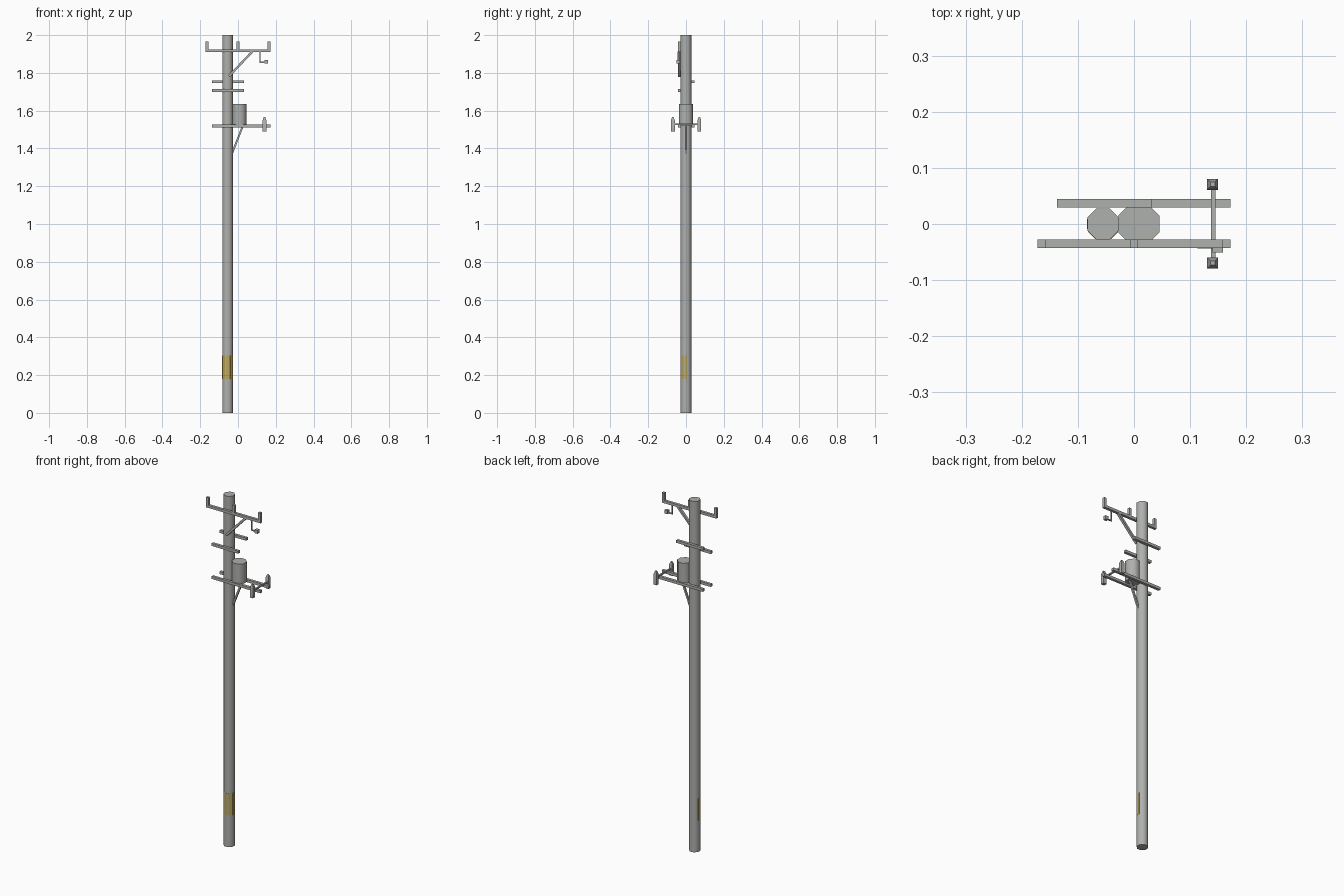
import bpy, bmesh, math
from mathutils import Vector, Matrix

if "Cube" in bpy.data.objects:
    bpy.data.objects.remove(bpy.data.objects["Cube"])


def material(name, rgb):
    m = bpy.data.materials.new(name)
    m.diffuse_color = (*rgb, 1)
    m.use_nodes = True
    m.node_tree.nodes["Principled BSDF"].inputs["Base Color"].default_value = m.diffuse_color
    return m


GREY = material("weathered_grey", (0.43, 0.44, 0.42))
YELLOW = material("warning_yellow", (0.50, 0.38, 0.10))


def finish(name, bm, mat, smooth=0):
    bmesh.ops.recalc_face_normals(bm, faces=bm.faces)
    me = bpy.data.meshes.new(name)
    bm.to_mesh(me)
    bm.free()
    me.materials.append(mat)
    ob = bpy.data.objects.new(name, me)
    bpy.context.collection.objects.link(ob)
    if smooth:
        bpy.ops.object.select_all(action='DESELECT')
        ob.select_set(True)
        bpy.context.view_layer.objects.active = ob
        bpy.ops.object.shade_smooth_by_angle(angle=math.radians(smooth))
    return ob


def box(name, lo, hi, mat=GREY):
    lo, hi = Vector(lo), Vector(hi)
    bm = bmesh.new()
    bmesh.ops.create_cube(bm, size=1, matrix=Matrix.Translation((lo + hi) / 2)
                          @ Matrix.Diagonal((*(hi - lo), 1)))
    return finish(name, bm, mat)


def octagon(name, x, apothem, z0, z1):
    r = apothem / math.cos(math.pi / 8)
    bm = bmesh.new()
    bmesh.ops.create_cone(bm, cap_ends=True, segments=8, radius1=r, radius2=r, depth=z1 - z0,
                          matrix=Matrix.Translation((x, 0, (z0 + z1) / 2))
                          @ Matrix.Rotation(math.pi / 8, 4, 'Z'))
    return finish(name, bm, GREY, 50)


def strut(name, a, b, wide, deep):
    # square bar between two points in a plane of constant y
    a, b = Vector(a), Vector(b)
    d = b - a
    bm = bmesh.new()
    bmesh.ops.create_cube(bm, size=1, matrix=Matrix.Translation((a + b) / 2)
                          @ Matrix.Rotation(math.atan2(d.x, d.z), 4, 'Y')
                          @ Matrix.Diagonal((wide, deep, d.length, 1)))
    return finish(name, bm, GREY)


PX, PR = -0.055, 0.028
FRONT, BACK = (-0.0425, -0.0275), (0.029, 0.0445)


def arm(name, x0, x1, z, side, t=0.015):
    box(name, (x0, side[0], z - t / 2), (x1, side[1], z + t / 2))


# Pole and transformer can
octagon("pole", PX, PR, 0, 2)
octagon("transformer", 0.0085, 0.0365, 1.52, 1.635)

# Top crossarm with three upright pins and a brace
arm("top_crossarm", -0.172, 0.172, 1.917, FRONT)
for i, x in enumerate((-0.1645, 0, 0.1645)):
    box(f"top_insulator_{i + 1}", (x - 0.0075, FRONT[0], 1.915), (x + 0.0075, FRONT[1], 1.967))
strut("top_brace", (-0.048, -0.035, 1.782), (0.075, -0.035, 1.912), 0.012, 0.014)

# Small hanging fitting under the top crossarm
box("hanger_rod", (0.113, -0.044, 1.853), (0.119, -0.038, 1.912))
box("hanger_foot", (0.113, -0.044, 1.853), (0.145, -0.038, 1.859))
box("hanger_block", (0.140, -0.051, 1.849), (0.159, -0.033, 1.869))

# Middle short arms, one behind and one in front
arm("middle_arm_back", -0.137, 0.031, 1.753, BACK)
arm("middle_arm_front", -0.137, 0.031, 1.706, FRONT)

# Lower pair of arms carrying the transformer, and its brace
arm("lower_arm_front", -0.137, 0.172, 1.518, FRONT)
arm("lower_arm_back", -0.137, 0.172, 1.518, BACK)
strut("lower_brace", (-0.037, 0, 1.36), (0.028, 0, 1.525), 0.01, 0.01)

# Cross rod with a peaked insulator on each end
box("cross_rod", (0.137, -0.07, 1.523), (0.145, 0.07, 1.531))
for name, y in (("front", -0.0695), ("back", 0.0705)):
    bm = bmesh.new()
    bmesh.ops.create_cube(bm, size=1, matrix=Matrix.Translation((0.14, y, 1.519))
                          @ Matrix.Diagonal((0.02, 0.02, 0.058, 1)))
    top = [f for f in bm.faces if f.normal.z > 0.9]
    new = bmesh.ops.extrude_discrete_faces(bm, faces=top)["faces"]
    for v in new[0].verts:
        v.co = Vector((0.14 + (v.co.x - 0.14) * 0.4, y + (v.co.y - y) * 0.4, 1.566))
    finish(f"end_insulator_{name}", bm, GREY, 50)

# Warning plates on the five front-facing sides of the pole
for i in range(5):
    ang = math.radians(180 + 45 * i)
    bm = bmesh.new()
    bmesh.ops.create_cube(bm, size=1, matrix=Matrix.Translation((PX, 0, 0.2425))
                          @ Matrix.Rotation(ang, 4, 'Z')
                          @ Matrix.Translation((PR, 0, 0))
                          @ Matrix.Diagonal((0.002, 0.018, 0.125, 1)))
    finish(f"warning_plate_{i + 1}", bm, YELLOW)
